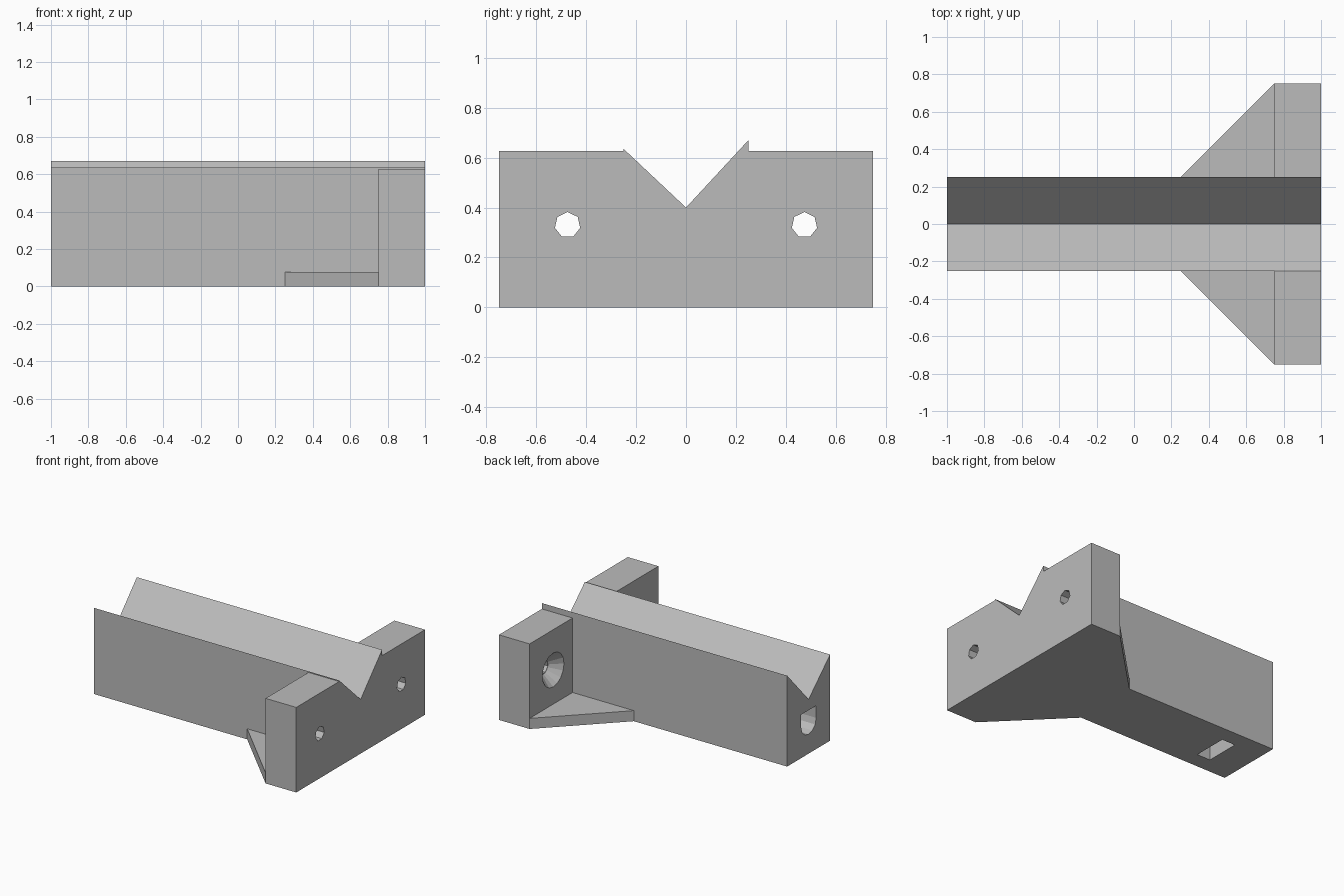
import bpy, bmesh, math
from mathutils import Vector

if "Cube" in bpy.data.objects:
    bpy.data.objects.remove(bpy.data.objects["Cube"])

grey = bpy.data.materials.new("plain grey")
grey.diffuse_color = (0.5, 0.5, 0.5, 1)
grey.use_nodes = True
grey.node_tree.nodes["Principled BSDF"].inputs["Base Color"].default_value = grey.diffuse_color


def loft(name, start, end):
    """Solid between two matching rings of 3D points."""
    bm = bmesh.new()
    a = [bm.verts.new(p) for p in start]
    b = [bm.verts.new(p) for p in end]
    bm.faces.new(a)
    bm.faces.new(b)
    n = len(a)
    for i in range(n):
        bm.faces.new((a[i], a[(i + 1) % n], b[(i + 1) % n], b[i]))
    bmesh.ops.recalc_face_normals(bm, faces=bm.faces)
    me = bpy.data.meshes.new(name)
    bm.to_mesh(me)
    bm.free()
    me.materials.append(grey)
    ob = bpy.data.objects.new(name, me)
    bpy.context.collection.objects.link(ob)
    return ob


def prism_x(name, yz, x0, x1):
    return loft(name, [(x0, *p) for p in yz], [(x1, *p) for p in yz])


def prism_z(name, xy, z0, z1):
    return loft(name, [(*p, z0) for p in xy], [(*p, z1) for p in xy])


def ring(y, z, r, n):
    """Polygon in the yz plane with one corner pointing up."""
    return [(y + r * math.sin(2 * math.pi * i / n),
             z + r * math.cos(2 * math.pi * i / n)) for i in range(n)]


def combine(target, tool, operation):
    mod = target.modifiers.new(operation.lower(), 'BOOLEAN')
    mod.operation = operation
    mod.solver = 'EXACT'
    mod.object = tool
    bpy.context.view_layer.objects.active = target
    bpy.ops.object.modifier_apply(modifier=mod.name)
    bpy.data.objects.remove(tool)


# long bar with an uneven V groove along its top
body = prism_x("v_groove_bracket",
               [(-0.25, 0), (0.25, 0), (0.25, 0.67), (0, 0.4), (-0.25, 0.635)], -1, 1)

# mounting ears and thin triangular gussets on both sides
for s in (-1, 1):
    ear = prism_z("ear", [(0.75, s * 0.25), (1, s * 0.25), (1, s * 0.75), (0.75, s * 0.75)], 0, 0.627)
    combine(body, ear, 'UNION')
    gusset = prism_z("gusset", [(0.25, s * 0.25), (0.75, s * 0.25), (0.75, s * 0.75)], 0, 0.078)
    combine(body, gusset, 'UNION')

# screw holes with a countersink on the inner face of each ear
for s in (-1, 1):
    y, z = s * 0.475, 0.33
    combine(body, prism_x("screw_hole", ring(y, z, 0.052, 7), 0.7, 1.05), 'DIFFERENCE')
    sink = loft("countersink", [(0.749, *p) for p in ring(y, z, 0.126, 16)],
                [(0.83, *p) for p in ring(y, z, 0.052, 16)])
    combine(body, sink, 'DIFFERENCE')

# bolt channel in the far end: flat top, round bottom
r, zc = 0.088, 0.23
arc = [(r * math.cos(math.pi + math.pi * i / 6), zc + r * math.sin(math.pi + math.pi * i / 6))
       for i in range(7)]
combine(body, prism_x("bolt_channel", arc + [(r, 0.32), (-r, 0.32)], -1.05, -0.5), 'DIFFERENCE')

# nut slot opening through the underside
slot = prism_z("nut_slot", [(-0.77, -0.13), (-0.66, -0.13), (-0.66, 0.13), (-0.77, 0.13)], -0.05, 0.35)
combine(body, slot, 'DIFFERENCE')
